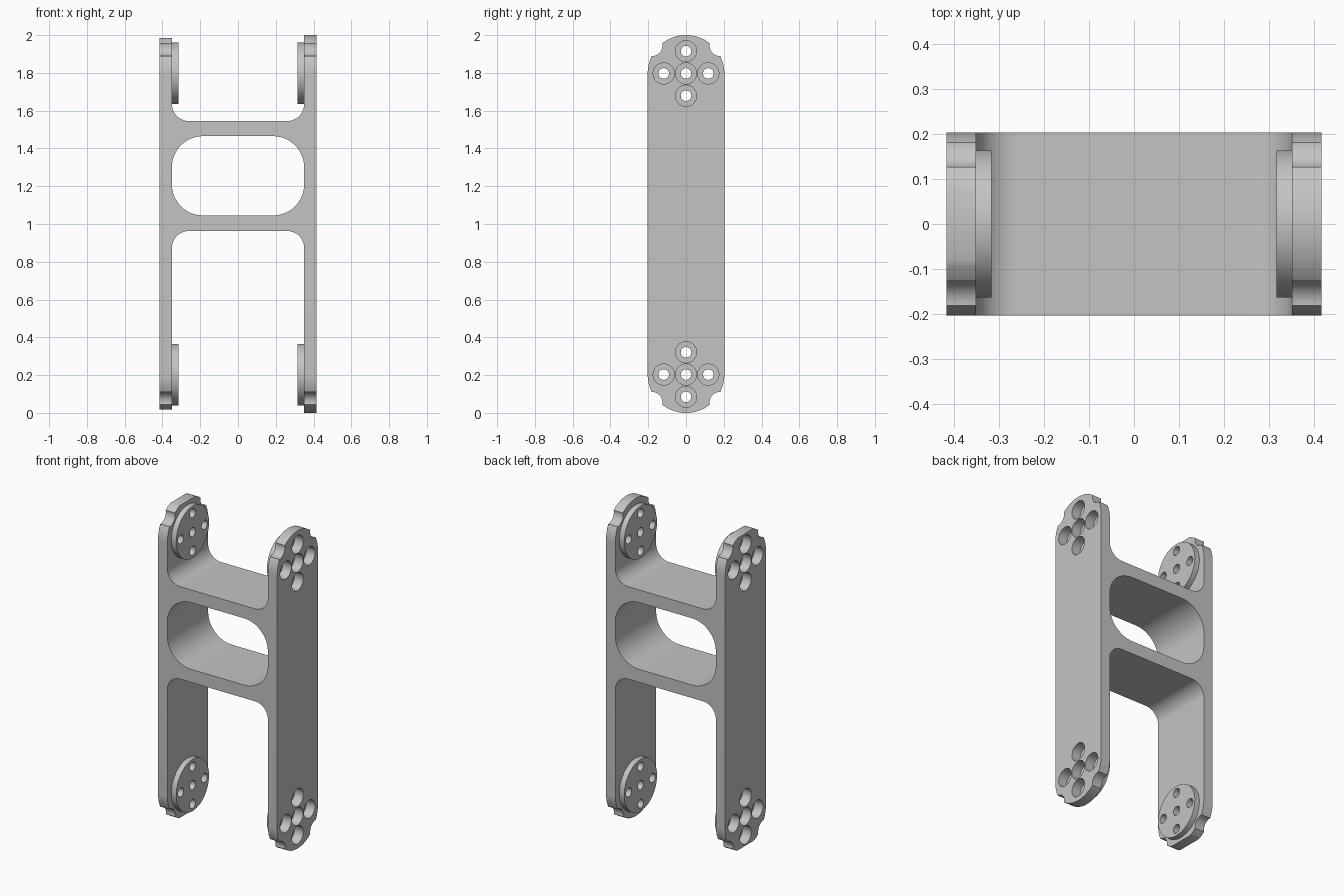
import bpy, bmesh
from math import sin, cos, pi
from mathutils import Vector

cube = bpy.data.objects.get("Cube")
if cube:
    bpy.data.objects.remove(cube, do_unlink=True)

metal = bpy.data.materials.new("plain grey")
metal.use_nodes = True
GREY = (0.55, 0.55, 0.55, 1)
metal.diffuse_color = GREY
metal.node_tree.nodes["Principled BSDF"].inputs["Base Color"].default_value = GREY

HALF_W, INNER, DEPTH = 0.415, 0.35, 0.203    # side plates
JOINTS = (DEPTH, 2 - DEPTH)                  # joint centre heights
DISC_FACE = 0.316


def rounded(cx, cz, hw, hh, r, steps=20):
    """Outline of a rounded rectangle."""
    pts = []
    for k, (sx, sz) in enumerate(((1, 1), (-1, 1), (-1, -1), (1, -1))):
        for i in range(steps + 1):
            a = (k + i / steps) * pi / 2
            pts.append((cx + sx * (hw - r) + r * cos(a),
                        cz + sz * (hh - r) + r * sin(a)))
    return pts


def prism(name, pts, axis, a, b):
    """Extrude an outline along x or y from a to b."""
    bm = bmesh.new()
    place = (lambda u, v: (a, u, v)) if axis == "x" else (lambda u, v: (u, a, v))
    face = bm.faces.new([bm.verts.new(place(*p)) for p in pts])
    bmesh.ops.remove_doubles(bm, verts=bm.verts[:], dist=1e-5)
    out = bmesh.ops.extrude_face_region(bm, geom=bm.faces[:])
    step = Vector((b - a, 0, 0)) if axis == "x" else Vector((0, b - a, 0))
    moved = [g for g in out["geom"] if isinstance(g, bmesh.types.BMVert)]
    bmesh.ops.translate(bm, verts=moved, vec=step)
    bmesh.ops.recalc_face_normals(bm, faces=bm.faces[:])
    mesh = bpy.data.meshes.new(name)
    bm.to_mesh(mesh)
    bm.free()
    mesh.materials.append(metal)
    ob = bpy.data.objects.new(name, mesh)
    bpy.context.collection.objects.link(ob)
    return ob


def circle(y, z, r, n=64):
    return [(y + r * cos(2 * pi * i / n), z + r * sin(2 * pi * i / n)) for i in range(n)]


def block(u0, u1, v0, v1):
    return [(u0, v0), (u1, v0), (u1, v1), (u0, v1)]


def combine(ob, tool, operation="DIFFERENCE"):
    """Apply a boolean and discard the tool."""
    tool.hide_render = True
    mod = ob.modifiers.new("cut", "BOOLEAN")
    mod.operation, mod.solver, mod.object = operation, "EXACT", tool
    bpy.context.view_layer.objects.active = ob
    bpy.ops.object.modifier_apply(modifier=mod.name)
    bpy.data.objects.remove(tool, do_unlink=True)


# Round-ended body, then the open ends and the window between the crossbars
frame = prism("link_frame", rounded(0, 1, DEPTH, 1, DEPTH - 0.0005), "x", -HALF_W, HALF_W)
for z0, z1, r in ((-1, 0.963, 0.09), (1.545, 3, 0.09), (1.045, 1.465, 0.165)):
    slot = rounded(0, (z0 + z1) / 2, INNER, (z1 - z0) / 2, r)
    combine(frame, prism("slot_cutter", slot, "y", -1, 1))

# Scooped notches at the shoulders of each end
for z, up in zip(JOINTS, (-1, 1)):
    for side in (-1, 1):
        combine(frame, prism("notch_cutter", circle(side * 0.18, z + up * 0.147, 0.055),
                             "x", -1, 1))

# Flattened tips on the shorter side plate
for v0, v1 in ((-0.5, 0.018), (1.984, 2.5)):
    combine(frame, prism("tip_cutter", block(-0.5, 0.5, v0, v1), "x", -1, -0.2))

# Raised joint discs on the inner faces, and counterbored bolt holes
for side in (-1, 1):
    for z in JOINTS:
        combine(frame, prism("joint_disc", circle(0, z, 0.163, 96), "x",
                             side * DISC_FACE, side * (INNER + 0.02)), "UNION")
        for dy, dz in ((0, 0), (1, 0), (-1, 0), (0, 1), (0, -1)):
            y, h = dy * 0.118, z + dz * 0.118
            combine(frame, prism("bolt_hole_cutter", circle(y, h, 0.028, 32), "x",
                                 side * 0.25, side * 0.5))
            combine(frame, prism("counterbore_cutter", circle(y, h, 0.056, 40), "x",
                                 side * 0.355, side * 0.5))

# Smooth curved walls with crisp edges
bpy.ops.object.select_all(action="DESELECT")
frame.select_set(True)
bpy.context.view_layer.objects.active = frame
bpy.ops.object.shade_smooth_by_angle(angle=pi / 6)
